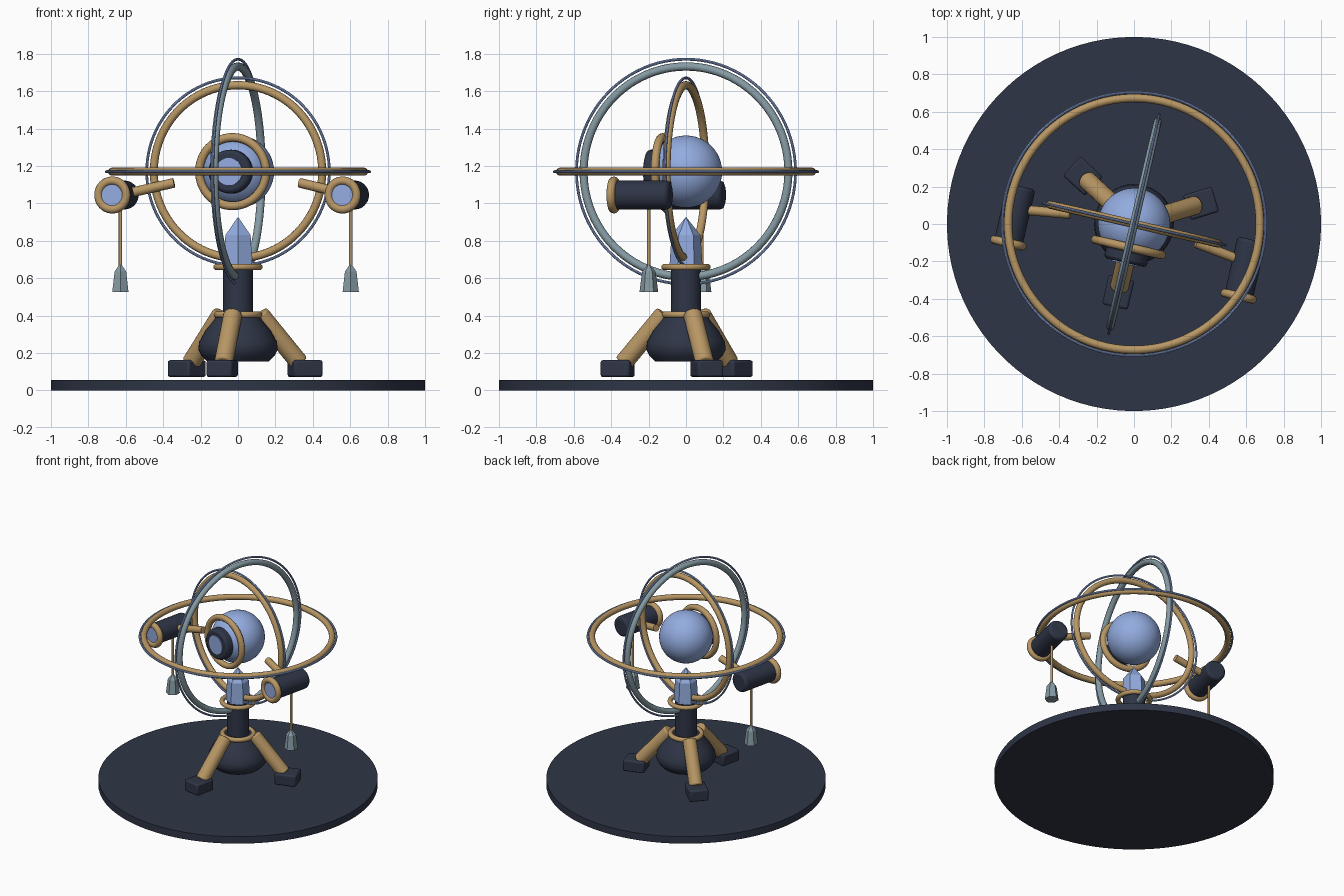
import bpy, math
from math import radians, sin, cos
from mathutils import Vector, Matrix

if "Cube" in bpy.data.objects:
    bpy.data.objects.remove(bpy.data.objects["Cube"])

TURN = Matrix.Rotation(radians(-13), 4, 'Z')   # whole instrument is turned on its stand
HUB = 1.17                                     # height of the ring centre


def colour(name, rgb):
    m = bpy.data.materials.new(name)
    m.diffuse_color = (*rgb, 1)
    m.use_nodes = True
    m.node_tree.nodes["Principled BSDF"].inputs["Base Color"].default_value = m.diffuse_color
    return m


NAVY = colour("dark_navy", (0.028, 0.036, 0.062))
BRASS = colour("brass", (0.48, 0.31, 0.13))
BLUE = colour("pale_blue", (0.29, 0.41, 0.74))
STEEL = colour("grey_steel", (0.24, 0.33, 0.37))


def finish(name, mat, matrix, smooth=True, bevel=0):
    o = bpy.context.object
    o.name = name
    o.data.materials.append(mat)
    o.matrix_world = TURN @ matrix
    if bevel:
        b = o.modifiers.new("bevel", 'BEVEL')
        b.width, b.segments = bevel, 2
    if smooth:
        bpy.ops.object.shade_smooth_by_angle(angle=radians(35))
    return o


def aim(pos, axis):
    """Place an object with its z axis along the given direction."""
    return Matrix.Translation(pos) @ Vector(axis).to_track_quat('Z', 'Y').to_matrix().to_4x4()


def torus(name, mat, pos, axis, major, minor, seg=96, ring=12):
    bpy.ops.mesh.primitive_torus_add(major_radius=major, minor_radius=minor,
                                     major_segments=seg, minor_segments=ring)
    return finish(name, mat, aim(pos, axis))


def rod(name, mat, a, b, r, seg=32, bevel=0):
    a, b = Vector(a), Vector(b)
    bpy.ops.mesh.primitive_cylinder_add(radius=r, depth=(b - a).length, vertices=seg)
    return finish(name, mat, aim((a + b) / 2, b - a), bevel=bevel)


def lathe(name, mat, pos, profile, seg, smooth=True, phase=0):
    """Solid of revolution from (radius, height) points, bottom to top."""
    verts = [(r * cos(phase + math.tau * i / seg), r * sin(phase + math.tau * i / seg), z)
             for r, z in profile for i in range(seg)]
    faces = [(k * seg + i, k * seg + (i + 1) % seg,
              (k + 1) * seg + (i + 1) % seg, (k + 1) * seg + i)
             for k in range(len(profile) - 1) for i in range(seg)]
    top = (len(profile) - 1) * seg
    faces += [tuple(reversed(range(seg))), tuple(range(top, top + seg))]
    me = bpy.data.meshes.new(name)
    me.from_pydata(verts, [], faces)
    o = bpy.data.objects.new(name, me)
    bpy.context.collection.objects.link(o)
    bpy.ops.object.select_all(action='DESELECT')
    bpy.context.view_layer.objects.active = o
    o.select_set(True)
    return finish(name, mat, Matrix.Translation(pos), smooth)


# Round floor plate
rod("floor_plate", NAVY, (0, 0, 0), (0, 0, 0.055), 1.0, 96)

# Bulb, column and collars
lathe("base_bulb", NAVY, (0, 0, 0),
      [(0.165, 0.155), (0.195, 0.185), (0.213, 0.22), (0.208, 0.26), (0.175, 0.32),
       (0.13, 0.375), (0.11, 0.41)], 48)
rod("column", NAVY, (0, 0, 0.38), (0, 0, 0.67), 0.08, 32)
torus("lower_collar", BRASS, (0, 0, 0.405), (0, 0, 1), 0.112, 0.018, 48)
torus("upper_collar", BRASS, (0, 0, 0.66), (0, 0, 1), 0.115, 0.017, 48)

# Faceted crystal on the column
lathe("crystal", BLUE, (0, 0, 0),
      [(0.088, 0.67), (0.078, 0.83), (0.003, 0.925)], 6, False, radians(-77))

# Three splayed legs with block feet
for i in range(3):
    a = radians(-90 + 120 * i)
    d = Vector((cos(a), sin(a), 0))
    up = Vector((0, 0, 1))
    rod("leg", BRASS, d * 0.12 + up * 0.41, d * 0.345 + up * 0.145, 0.05, 24, 0.01)
    bpy.ops.mesh.primitive_cube_add(size=1)
    bpy.context.object.data.transform(Matrix.Diagonal((0.16, 0.14, 0.09, 1)))
    finish("foot", NAVY, Matrix.Translation(d * 0.375 + up * 0.117)
           @ Matrix.Rotation(a, 4, 'Z'), bevel=0.012)

# Three nested rings, each with a thin outer trim
for name, mat, axis, r, trim in (("horizon_ring", BRASS, (0, 0, 1), 0.673, 0.704),
                                 ("side_ring", STEEL, (1, 0, 0), 0.562, 0.601),
                                 ("front_ring", BRASS, (0, 1, 0), 0.462, 0.501)):
    torus(name, mat, (0, 0, HUB), axis, r, 0.022)
    torus(name + "_trim", BLUE, (0, 0, HUB), axis, trim, 0.0075, ring=8)

# Central globe with ringed eyepiece
bpy.ops.mesh.primitive_uv_sphere_add(segments=48, ring_count=24, radius=0.193)
finish("globe", BLUE, Matrix.Translation((0, 0, HUB)))
torus("globe_rim", BRASS, (0, -0.128, HUB), (0, 1, 0), 0.183, 0.023, 64)
rod("eyepiece", NAVY, (0, -0.12, HUB), (0, -0.212, HUB), 0.117, 40, 0.018)
rod("eyepiece_lens", BLUE, (0, -0.2, HUB), (0, -0.219, HUB), 0.073, 32)

# Side telescopes, their arms and hanging weights
for s in (-1, 1):
    x, z = 0.632 * s, 1.045
    rod("telescope_barrel", NAVY, (x, -0.25, z), (x, 0.06, z), 0.077, 32, 0.018)
    torus("telescope_rim", BRASS, (x, -0.25, z), (0, 1, 0), 0.076, 0.023, 48)
    rod("telescope_lens", BLUE, (x, -0.24, z), (x, -0.262, z), 0.066, 32)
    rod("telescope_arm", BRASS, (0.345 * s, -0.025, 1.11), (0.6 * s, -0.06, 1.052), 0.026, 20)
    rod("hanging_wire", BRASS, (x, -0.058, 0.65), (x, -0.058, 0.99), 0.009, 12)
    lathe("hanging_weight", STEEL, (x, -0.058, 0),
          [(0.05, 0.527), (0.036, 0.635), (0.008, 0.672)], 6, False, radians(-77))
